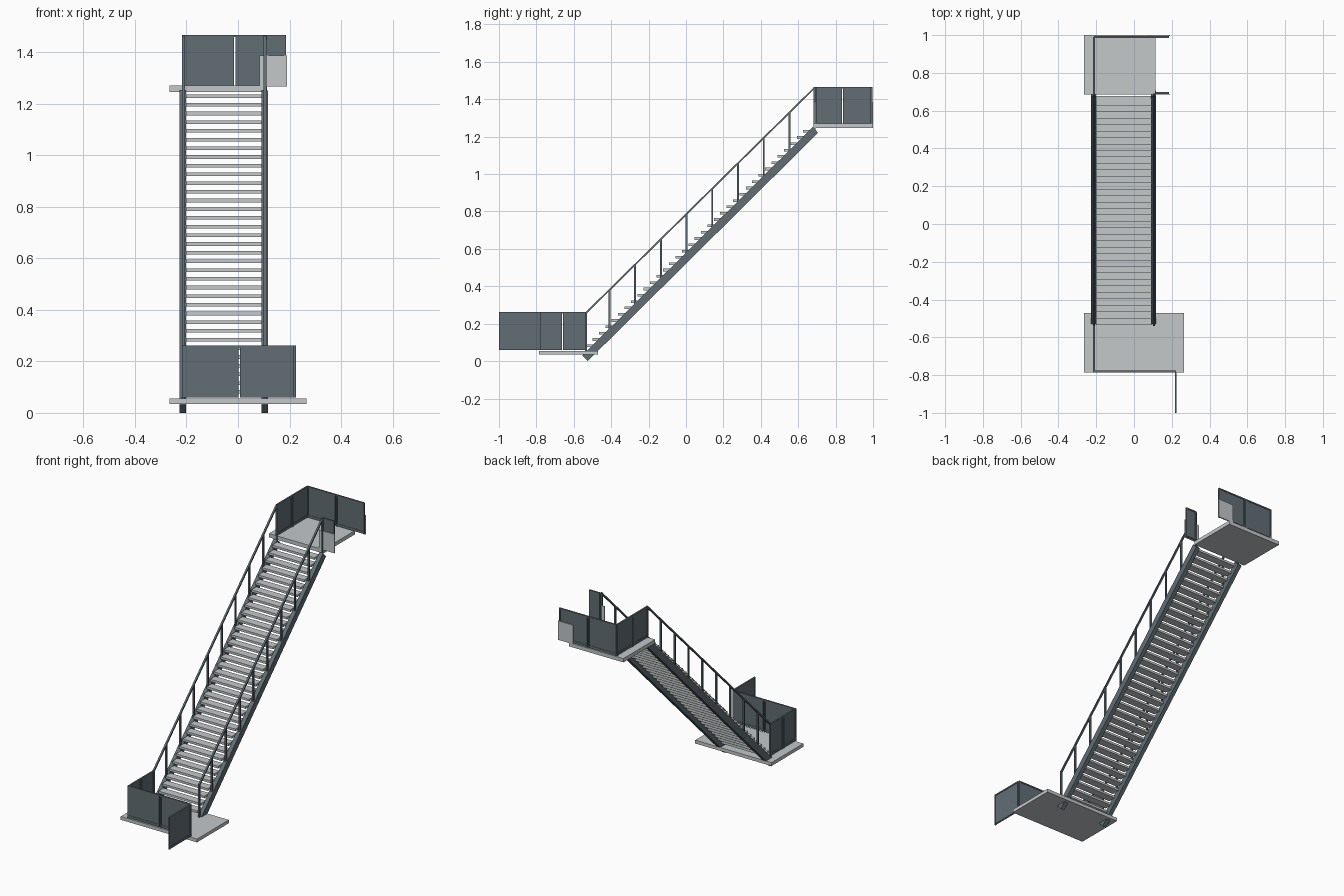
import bpy
import math
from mathutils import Vector

if "Cube" in bpy.data.objects:
    bpy.data.objects.remove(bpy.data.objects["Cube"], do_unlink=True)


def material(name, rgb):
    m = bpy.data.materials.new(name)
    m.use_nodes = True
    m.diffuse_color = (*rgb, 1)
    m.node_tree.nodes["Principled BSDF"].inputs["Base Color"].default_value = (*rgb, 1)
    return m


SLATE = material("slate_steel", (0.12, 0.155, 0.175))
PALE = material("pale_grey", (0.55, 0.58, 0.59))


def box(name, lo, hi, mat):
    """Axis-aligned box between two corners."""
    lo, hi = Vector(lo), Vector(hi)
    bpy.ops.mesh.primitive_cube_add(size=1, location=(lo + hi) / 2)
    ob = bpy.context.object
    ob.name = name
    ob.scale = hi - lo
    ob.data.materials.append(mat)
    return ob


def beam(name, x, width, depth, start, end, mat):
    """Sloping bar in the yz plane, running from start to end."""
    a, b = Vector((x, *start)), Vector((x, *end))
    d = b - a
    bpy.ops.mesh.primitive_cube_add(size=1, location=(a + b) / 2)
    ob = bpy.context.object
    ob.name = name
    ob.scale = (width, d.length, depth)
    ob.rotation_euler.x = math.atan2(d.z, d.y)
    ob.data.materials.append(mat)
    return ob


def guard(name, axis, start, end, across, floor, top, bays):
    """Row of framed solid panels along x (axis 0) or y (axis 1)."""
    def part(label, a, b, half, z0, z1):
        lo, hi = [0, 0, z0], [0, 0, z1]
        lo[axis], hi[axis] = a, b
        lo[1 - axis], hi[1 - axis] = across - half, across + half
        box(f"{name}_{label}", lo, hi, SLATE)

    gap, post = 0.006, 0.008
    length = (end - start - gap * (bays - 1)) / bays
    for i in range(bays):
        a = start + i * (length + gap)
        b = a + length
        part("panel", a, b, 0.002, floor, top)
        for p in (a, b - post):
            part("post", p, p + post, 0.005, floor, top)
        part("bottom_rail", a, b, 0.004, floor + 0.006, floor + 0.016)
    part("top_rail", start, end, 0.005, top - 0.008, top)


LEFT, RIGHT = 0.105, -0.212        # railing planes
LOW, HIGH = 0.055, 1.27            # landing floor heights
LOW_TOP, HIGH_TOP = 0.262, 1.466   # railing heights
SLOPE = 0.989


def edge_z(y):
    """Height of the upper edge of the stringers."""
    return 0.03 + (y + 0.555) * SLOPE


# Landings
box("lower_landing", (-0.265, -0.785, 0.034), (0.265, -0.47, LOW), PALE)
box("upper_landing", (-0.265, 0.685, 1.246), (0.113, 1.0, HIGH), PALE)

# Stringers
for side, x in (("left", 0.104), ("right", -0.214)):
    beam(f"{side}_stringer", x, 0.026, 0.042, (-0.54, 0.015), (0.692, 1.236), SLATE)

# Treads
STEPS = 36
rise = (HIGH - LOW) / STEPS
for i in range(1, STEPS):
    z = LOW + i * rise
    y = -0.555 + (z - 0.03) / SLOPE
    box("tread", (-0.202, y - 0.038, z - 0.014), (0.092, y + 0.012, z), PALE)

# Sloping handrails with balusters
rail_start, rail_end = (-0.535, LOW_TOP - 0.005), (0.687, HIGH_TOP - 0.005)
rail_slope = (rail_end[1] - rail_start[1]) / (rail_end[0] - rail_start[0])
for side, x in (("left", LEFT), ("right", RIGHT)):
    beam(f"{side}_handrail", x, 0.011, 0.009, rail_start, rail_end, SLATE)
    for i in range(1, 9):
        y = rail_start[0] - 0.012 + i * 0.1375
        top = rail_start[1] + (y - rail_start[0]) * rail_slope
        box(f"{side}_baluster", (x - 0.005, y - 0.005, edge_z(y) - 0.02),
            (x + 0.005, y + 0.005, top), SLATE)
    box(f"{side}_lower_newel", (x - 0.005, -0.54, LOW), (x + 0.005, -0.53, LOW_TOP), SLATE)
    box(f"{side}_upper_newel", (x - 0.005, 0.682, 1.22), (x + 0.005, 0.692, HIGH_TOP), SLATE)

# Lower landing guards
guard("lower_side_guard", 1, -0.785, -0.535, RIGHT, 0.06, LOW_TOP, 2)
guard("lower_front_guard", 0, -0.212, 0.222, -0.781, 0.06, LOW_TOP, 2)
guard("lower_wing_guard", 1, -1.0, -0.787, 0.221, 0.06, LOW_TOP, 1)

# Upper landing guards
guard("upper_side_guard", 1, 0.685, 0.99, RIGHT, HIGH, HIGH_TOP, 2)
guard("upper_back_guard", 0, -0.212, 0.186, 0.991, HIGH, HIGH_TOP, 2)
guard("upper_front_guard", 0, 0.11, 0.186, 0.694, HIGH, HIGH_TOP, 1)

# Pale cover plates outside the upper guards
for name, y in (("front_cover_plate", 0.685), ("back_cover_plate", 0.996)):
    box(name, (0.083, y, 1.267), (0.19, y + 0.004, 1.386), PALE)
